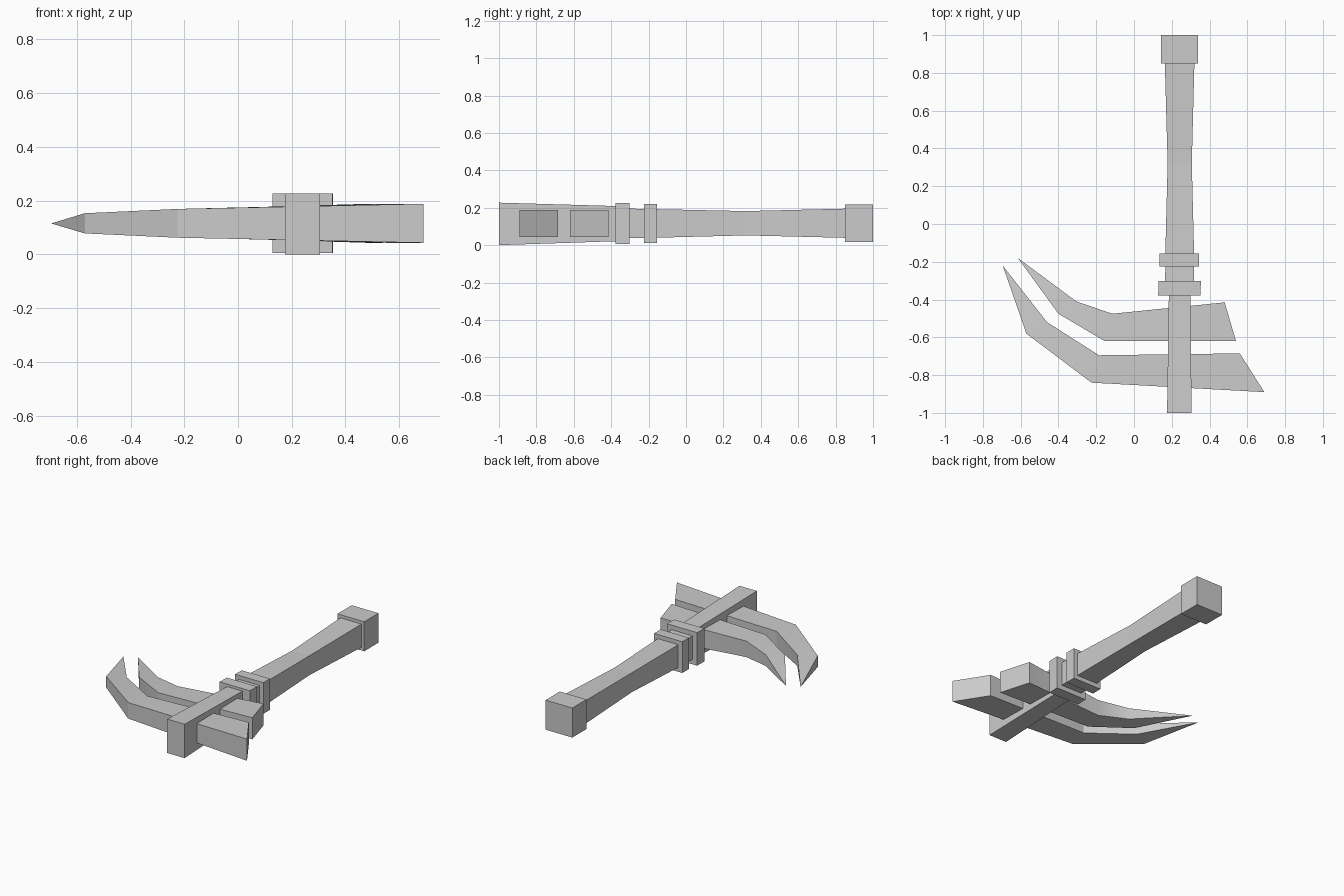
import bpy
import bmesh
import math

cube = bpy.data.objects.get("Cube")
if cube:
    bpy.data.objects.remove(cube, do_unlink=True)

grey = bpy.data.materials.new("plain_grey")
grey.use_nodes = True
COLOUR = (0.6, 0.6, 0.6, 1.0)
grey.diffuse_color = COLOUR
grey.node_tree.nodes["Principled BSDF"].inputs["Base Color"].default_value = COLOUR


def loft(name, sections, tip=None, smooth=False):
    """Join four-cornered sections (a, b, low, high): a and b are xy points."""
    bm = bmesh.new()
    rings = []
    for a, b, low, high in sections:
        corners = [(*a, low), (*b, low), (*b, high), (*a, high)]
        rings.append([bm.verts.new(c) for c in corners])
    for r, s in zip(rings, rings[1:]):
        for i in range(4):
            j = (i + 1) % 4
            bm.faces.new((r[i], r[j], s[j], s[i]))
    bm.faces.new(rings[0])
    if tip:
        point = bm.verts.new(tip)
        for i in range(4):
            bm.faces.new((rings[-1][i], rings[-1][(i + 1) % 4], point))
    else:
        bm.faces.new(rings[-1])
    bmesh.ops.recalc_face_normals(bm, faces=bm.faces)
    mesh = bpy.data.meshes.new(name)
    bm.to_mesh(mesh)
    bm.free()
    mesh.materials.append(grey)
    obj = bpy.data.objects.new(name, mesh)
    bpy.context.collection.objects.link(obj)
    if smooth:
        bpy.ops.object.select_all(action='DESELECT')
        obj.select_set(True)
        bpy.context.view_layer.objects.active = obj
        bpy.ops.object.shade_smooth_by_angle(angle=math.radians(25))
    return obj


def shaft(name, *stations):
    """Square bar along y; each station is (y, left x, right x, low z, high z)."""
    return loft(name, [((x0, y), (x1, y), low, high)
                       for y, x0, x1, low, high in stations])


# Head bar, collars, grip and pommel
shaft("head_bar", (-1, .175, .305, 0, .227), (-.34, .185, .298, .022, .208))
shaft("front_collar", (-.378, .128, .352, .005, .226), (-.303, .13, .354, .005, .226))
shaft("back_collar", (-.225, .136, .345, .011, .22), (-.155, .136, .345, .011, .22))
shaft("grip", (-.34, .165, .318, .036, .196), (-.15, .166, .318, .04, .192),
      (.32, .178, .306, .052, .182), (.86, .163, .32, .039, .195))
shaft("pommel", (.85, .142, .34, .018, .216), (1, .142, .34, .018, .216))

# Two curved blades crossing the head bar, each tapering to a point
loft("front_blade", [
    ((.69, -.89), (.56, -.685), .043, .188),
    ((-.225, -.84), (-.185, -.695), .062, .169),
    ((-.57, -.58), (-.46, -.52), .078, .153),
], tip=(-.695, -.22, .115), smooth=True)
loft("back_blade", [
    ((.54, -.62), (.48, -.415), .043, .188),
    ((-.155, -.62), (-.115, -.475), .062, .169),
    ((-.4, -.475), (-.305, -.41), .078, .153),
], tip=(-.615, -.18, .115), smooth=True)
